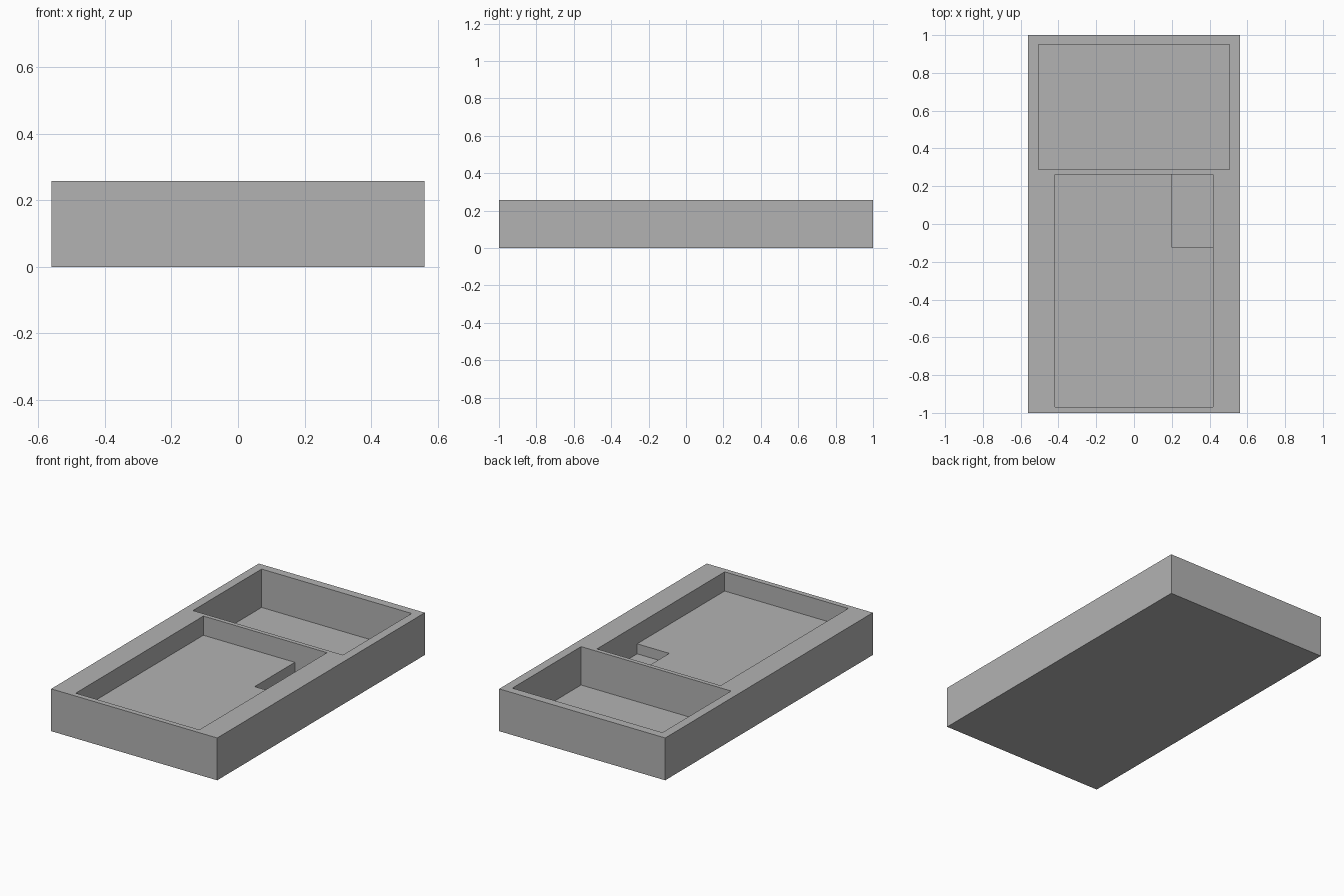
import bpy

if "Cube" in bpy.data.objects:
    bpy.data.objects.remove(bpy.data.objects["Cube"], do_unlink=True)

HEIGHT = 0.258
ABOVE = HEIGHT + 0.1

grey = bpy.data.materials.new("plain grey")
grey.use_nodes = True
colour = (0.45, 0.45, 0.45, 1)
grey.diffuse_color = colour
grey.node_tree.nodes["Principled BSDF"].inputs["Base Color"].default_value = colour


def box(name, low, high):
    """Box between two opposite corners."""
    centre = [(a + b) / 2 for a, b in zip(low, high)]
    bpy.ops.mesh.primitive_cube_add(size=1, location=centre)
    obj = bpy.context.object
    obj.name = name
    obj.scale = [b - a for a, b in zip(low, high)]
    bpy.ops.object.transform_apply(location=True, rotation=False, scale=True)
    obj.data.materials.append(grey)
    return obj


# Solid block
tray = box("tray", (-0.56, -1, 0), (0.56, 1, HEIGHT))

# Pockets: deep rear one, shallow front one, and a sunken corner in the front one
pockets = [
    ("rear_pocket", (-0.506, 0.288, 0.024), (0.506, 0.95, ABOVE)),
    ("front_pocket", (-0.417, -0.968, 0.141), (0.417, 0.262, ABOVE)),
    ("corner_recess", (0.2, -0.125, 0.08), (0.417, 0.262, ABOVE)),
]
for name, low, high in pockets:
    cutter = box(name, low, high)
    cutter.hide_render = True
    cut = tray.modifiers.new(name, "BOOLEAN")
    cut.operation = "DIFFERENCE"
    cut.solver = "EXACT"
    cut.object = cutter
    bpy.context.view_layer.objects.active = tray
    bpy.ops.object.modifier_apply(modifier=cut.name)
    bpy.data.objects.remove(cutter, do_unlink=True)
